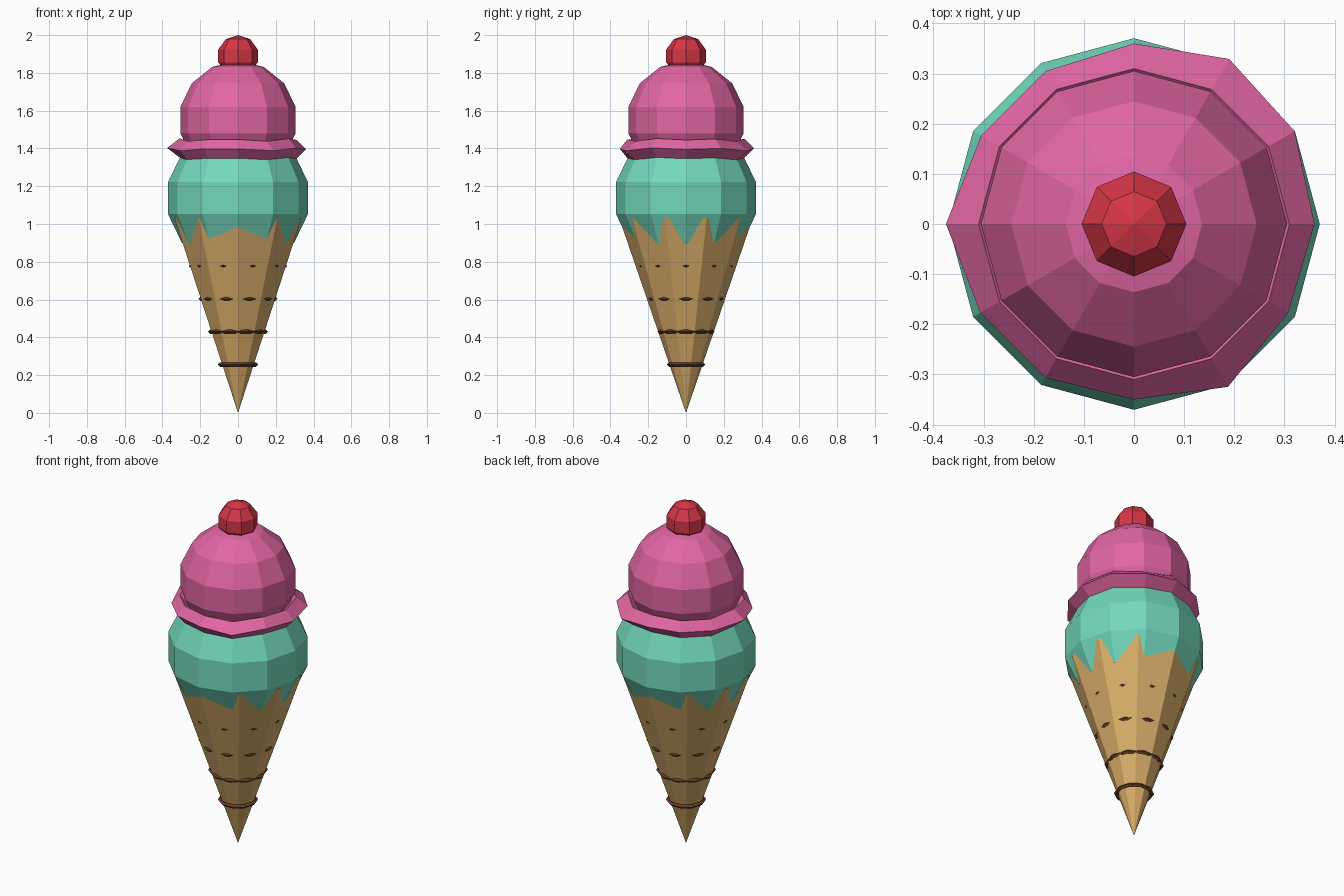
import bpy, math

if "Cube" in bpy.data.objects:
    bpy.data.objects.remove(bpy.data.objects["Cube"])


def material(name, rgb):
    m = bpy.data.materials.new(name)
    m.diffuse_color = (*rgb, 1)
    m.use_nodes = True
    m.node_tree.nodes["Principled BSDF"].inputs["Base Color"].default_value = m.diffuse_color
    return m


wafer = material("wafer tan", (0.69, 0.42, 0.145))
brown = material("chocolate brown", (0.12, 0.042, 0.018))
mint = material("mint green", (0.17, 0.69, 0.50))
pink = material("strawberry pink", (0.75, 0.133, 0.367))
red = material("cherry red", (0.67, 0.037, 0.065))


def finish(name, mat):
    ob = bpy.context.object
    ob.name = name
    ob.data.materials.append(mat)
    return ob


def ball(name, mat, segments, rings, radius, z):
    bpy.ops.mesh.primitive_uv_sphere_add(segments=segments, ring_count=rings,
                                         radius=radius, location=(0, 0, z))
    return finish(name, mat)


def ring(name, mat, segments, major, minor, z):
    bpy.ops.mesh.primitive_torus_add(major_segments=segments, minor_segments=4,
                                     major_radius=major, minor_radius=minor,
                                     location=(0, 0, z))
    return finish(name, mat)


# Ten-sided wafer cone, point down; its rim is hidden in the scoop
H = 1.03
bpy.ops.mesh.primitive_cone_add(vertices=10, radius1=0, radius2=0.343 * H,
                                depth=H, location=(0, 0, H / 2))
finish("cone", wafer)

# Ridges that sink into the cone towards the top
for i in range(5):
    z = 0.256 + 0.174 * i
    outer = 0.107 + 0.0511 * i
    ring(f"cone_ridge_{i + 1}", brown, 10, outer - 0.012, 0.012, z)

# Scoops and cherry
ball("lower_scoop", mint, 12, 7, 0.38, 1.137)
ball("upper_scoop", pink, 12, 7, 0.313, 1.55)
ball("cherry", red, 8, 5, 0.11, 1.89)

# Uneven melted skirt under the upper scoop, one radius per 30 degrees from +x
skirt = ring("scoop_skirt", pink, 12, 0.31, 0.05, 1.395)
reach = [0.36, 0.37, 0.38, 0.36, 0.352, 0.352,
         0.375, 0.354, 0.354, 0.35, 0.375, 0.355]
for v in skirt.data.vertices:
    k = round(math.degrees(math.atan2(v.co.y, v.co.x)) / 30) % 12
    if math.hypot(v.co.x, v.co.y) > 0.34:
        s = reach[k] / 0.36
        v.co.x *= s
        v.co.y *= s
    v.co.z += 0.008 * math.sin(k * 2.4)
